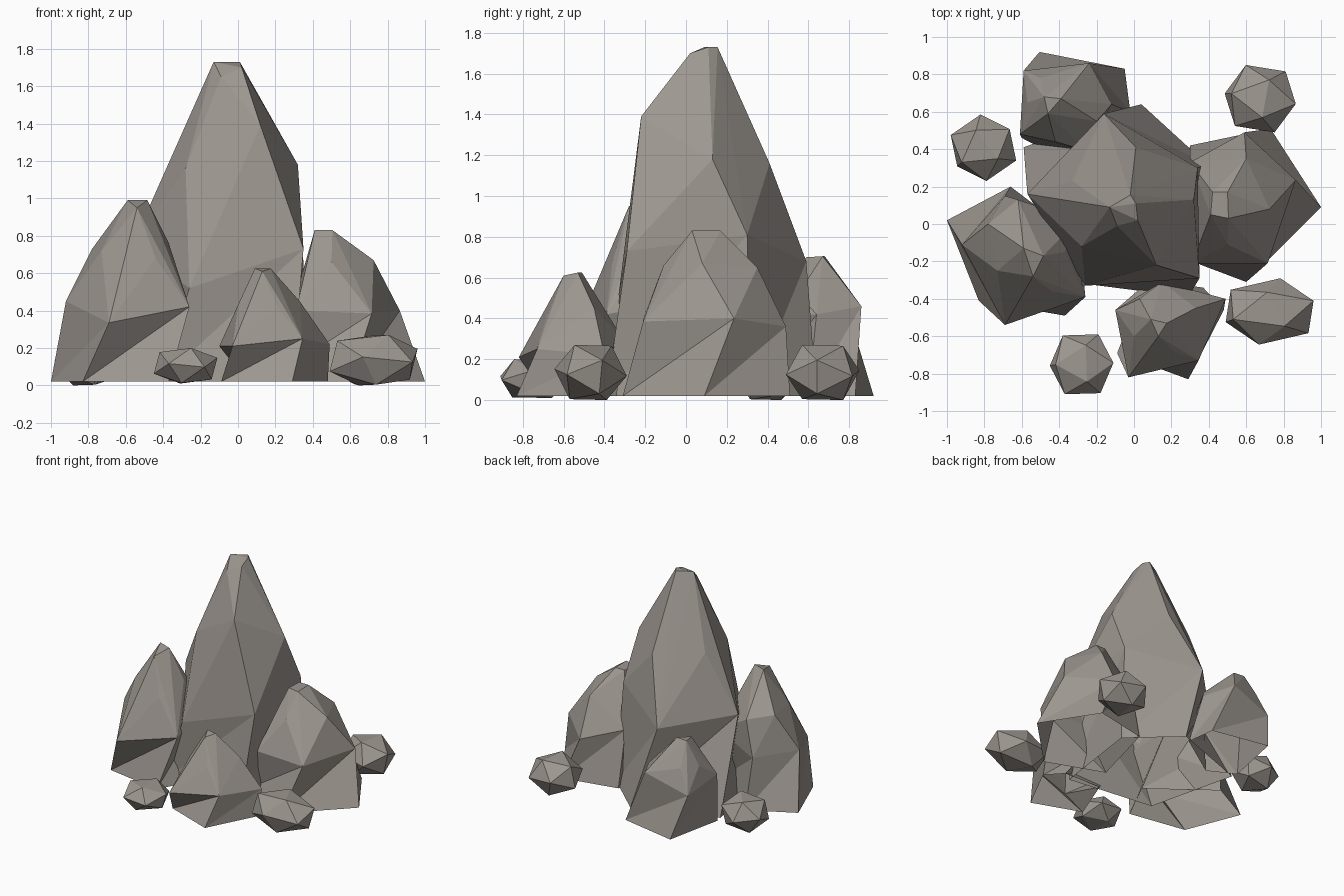
import bpy
import bmesh
from mathutils import Euler

default_cube = bpy.data.objects.get("Cube")
if default_cube:
    bpy.data.objects.remove(default_cube, do_unlink=True)

# One flat stone colour for every rock
stone = bpy.data.materials.new("warm_grey_stone")
stone_colour = (.34, .31, .28, 1)
stone.use_nodes = True
stone.diffuse_color = stone_colour
stone.node_tree.nodes["Principled BSDF"].inputs["Base Color"].default_value = stone_colour

GROUND = .02


def finish(name, bm):
    """Turn a bmesh into a flat shaded stone object."""
    mesh = bpy.data.meshes.new(name)
    bm.to_mesh(mesh)
    bm.free()
    mesh.materials.append(stone)
    rock = bpy.data.objects.new(name, mesh)
    bpy.context.collection.objects.link(rock)
    return rock


def peak(name, tip, shoulder, waist, foot):
    """Crag with a convex top and an undercut zigzag skirt, open underneath.

    The waist and foot corners run counter-clockwise, seen from above.
    """
    bm = bmesh.new()
    for corner in tip + shoulder:
        bm.verts.new(corner)
    high = [bm.verts.new(corner) for corner in waist]
    low = [bm.verts.new((x, y, GROUND)) for x, y in foot]

    # Convex top without its underside
    top_verts = [v for v in bm.verts if v not in low]
    bmesh.ops.convex_hull(bm, input=top_verts)
    bmesh.ops.recalc_face_normals(bm, faces=bm.faces)
    bm.normal_update()
    underside = [f for f in bm.faces
                 if f.normal.z < 0 and all(v in high for v in f.verts)]
    bmesh.ops.delete(bm, geom=underside, context="FACES")

    # Skirt of alternating triangles down to the ground
    for i, corner in enumerate(high):
        following = (i + 1) % len(high)
        bm.faces.new((corner, low[i], high[following]))
        bm.faces.new((low[i], low[following], high[following]))

    loose = [v for v in bm.verts if not v.link_faces]
    bmesh.ops.delete(bm, geom=loose, context="VERTS")
    return finish(name, bm)


def pebble(name, low, high, turn):
    """Tilted icosahedron stretched to fill the box from low to high."""
    bm = bmesh.new()
    bmesh.ops.create_icosphere(bm, subdivisions=1, radius=1)
    bmesh.ops.rotate(bm, verts=bm.verts, matrix=Euler(turn).to_matrix())
    for axis in range(3):
        values = [v.co[axis] for v in bm.verts]
        start, span = min(values), max(values) - min(values)
        for v in bm.verts:
            share = (v.co[axis] - start) / span
            v.co[axis] = low[axis] + share * (high[axis] - low[axis])
    return finish(name, bm)


# Tall central crag
peak(
    "central_peak",
    tip=[(-.13, .09, 1.73), (.01, .11, 1.73), (-.02, .155, 1.73),
         (-.09, -.01, 1.65), (.02, .02, 1.7)],
    shoulder=[(.12, -.22, 1.39), (-.28, -.12, 1.16), (.32, .13, 1.18),
              (.01, .41, 1.16), (-.33, .23, 1.19)],
    waist=[(-.26, -.33, .52), (.35, -.29, .73), (.34, .3, .81),
           (-.16, .59, .68), (-.57, .16, .74)],
    foot=[(-.42, -.3), (.29, -.39), (.39, .32), (.04, .64), (-.59, .41)],
)

# Second highest crag, on the model's right
peak(
    "right_peak",
    tip=[(-.59, -.13, .99), (-.485, -.17, .99), (-.54, -.28, .95)],
    shoulder=[(-.73, -.25, .72), (-.78, .0, .73), (-.44, -.36, .68),
              (-.37, -.15, .76), (-.62, .13, .7)],
    waist=[(-.69, -.54, .335), (-.26, -.39, .42), (-.3, .02, .5),
           (-.69, .15, .42), (-.92, -.11, .45)],
    foot=[(-.83, -.41), (-.37, -.49), (-.2, -.15), (-.66, .2), (-1, .02)],
)

# Broad crag on the model's left
peak(
    "left_peak",
    tip=[(.41, .05, .83), (.505, .03, .83), (.5, .17, .83), (.42, .17, .83)],
    shoulder=[(.725, .08, .67), (.5, -.11, .66), (.6, .35, .65)],
    waist=[(.715, -.21, .385), (.865, .235, .4), (.59, .49, .36),
           (.3, .33, .45), (.31, -.21, .4)],
    foot=[(.6, -.31), (1, .09), (.73, .51), (.3, .42), (.15, -.14)],
)

# Low crag at the front
peak(
    "front_peak",
    tip=[(.09, -.51, .625), (.175, -.53, .625), (.13, -.6, .61)],
    shoulder=[(.0, -.6, .43), (.21, -.68, .42), (.33, -.45, .45), (.03, -.4, .42)],
    waist=[(-.03, -.82, .21), (.345, -.73, .25), (.49, -.4, .22),
           (.15, -.31, .3), (-.1, -.46, .21)],
    foot=[(-.09, -.69), (.29, -.83), (.48, -.46), (.37, -.34), (.05, -.33)],
)

# Low crag at the back
peak(
    "back_peak",
    tip=[(-.48, .68, .705), (-.39, .67, .705), (-.46, .59, .7)],
    shoulder=[(-.5, .78, .53), (-.57, .65, .52), (-.42, .44, .52), (-.2, .55, .52)],
    waist=[(-.24, .86, .46), (-.59, .82, .35), (-.61, .48, .4),
           (-.25, .39, .4), (-.12, .64, .42)],
    foot=[(-.05, .83), (-.505, .92), (-.6, .46), (-.39, .35), (-.02, .6)],
)

# Loose pebbles around the foot
pebble("front_pebble", (-.45, -.91, .01), (-.11, -.59, .2), (.55, .0, .3))
pebble("front_left_pebble", (.49, -.645, 0), (.96, -.29, .27), (.55, .0, .6))
pebble("back_left_pebble", (.485, .49, 0), (.865, .85, .27), (.55, .0, .1))
pebble("right_pebble", (-.98, .23, 0), (-.63, .585, .25), (.55, .0, .9))
